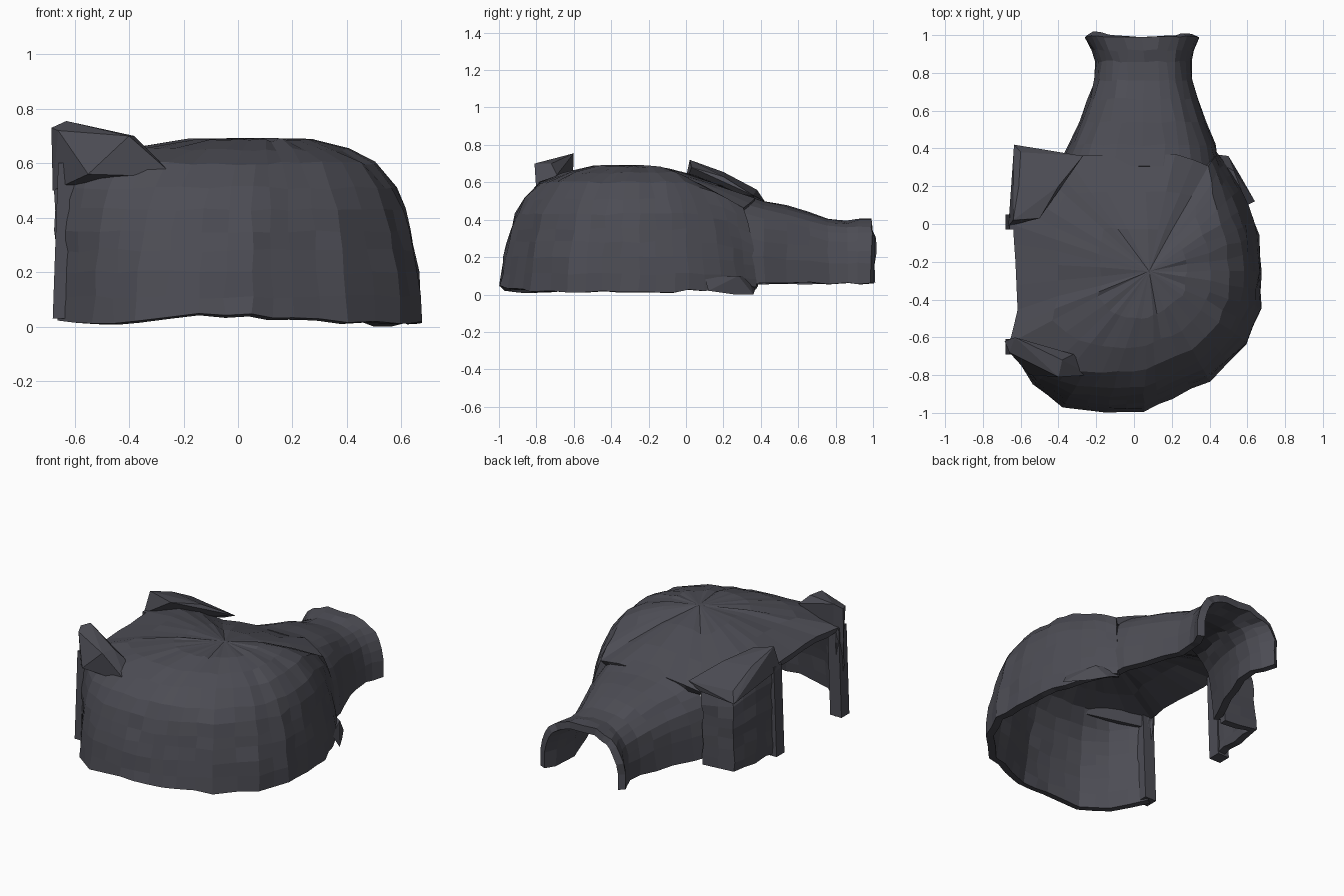
import bpy, bmesh, random, math
from mathutils import Vector

if "Cube" in bpy.data.objects:
    bpy.data.objects.remove(bpy.data.objects["Cube"])

random.seed(4)
stone = bpy.data.materials.new("dark stone grey")
stone.diffuse_color = (0.073, 0.073, 0.089, 1)
stone.use_nodes = True
stone.node_tree.nodes["Principled BSDF"].inputs["Base Color"].default_value = stone.diffuse_color


def lerp(a, b, t):
    return a + (b - a) * t


def jit(x, y, z, a=0.007):
    return Vector((x + random.uniform(-a, a), y + random.uniform(-a, a), z + random.uniform(-a, a)))


def finish(bm, name, thickness=0):
    bmesh.ops.recalc_face_normals(bm, faces=bm.faces)
    if thickness:
        # open shells: make the normals point outward (roof faces up)
        if sum(f.normal.z * f.calc_area() for f in bm.faces) < 0:
            bmesh.ops.reverse_faces(bm, faces=bm.faces)
    me = bpy.data.meshes.new(name)
    bm.to_mesh(me)
    bm.free()
    me.materials.append(stone)
    ob = bpy.data.objects.new(name, me)
    bpy.context.collection.objects.link(ob)
    if thickness:
        m = ob.modifiers.new("wall thickness", 'SOLIDIFY')
        m.thickness = thickness
        m.offset = -1
    return ob


def hull(name, pts):
    bm = bmesh.new()
    for p in pts:
        bm.verts.new(p)
    bmesh.ops.convex_hull(bm, input=bm.verts)
    loose = [v for v in bm.verts if not v.link_faces]
    bmesh.ops.delete(bm, geom=loose, context='VERTS')
    return finish(bm, name)


# Main chamber: rings around a roof pole, following a floor outline.
# outline: x, y, squareness of profile, rim height scale, opening follows
POLE = (0.08, -0.25)
OUTLINE = [
    (0.68, -0.25, 0, 1, 0), (0.67, -0.45, 0, 1, 0), (0.60, -0.63, 0, 1, 0),
    (0.40, -0.83, 0, 1, 0), (0.20, -0.92, 0, 1, 0), (0.05, -0.99, 0, 1, 0),
    (-0.15, -1.00, 0, 1, 0), (-0.38, -0.97, 0.1, 1, 0), (-0.53, -0.85, 0.5, 1, 0),
    (-0.67, -0.64, 1, 1, 1), (-0.63, -0.45, 1, 1, 1), (-0.63, -0.2, 1, 1, 1),
    (-0.65, 0.0, 1, 1, 0), (-0.64, 0.2, 0.9, 0.97, 0), (-0.61, 0.38, 0.8, 0.87, 0),
    (-0.38, 0.38, 0.9, 0.8, 1), (-0.12, 0.37, 1, 0.85, 1), (0.22, 0.37, 1, 0.85, 1),
    (0.44, 0.38, 0.6, 0.75, 0), (0.52, 0.27, 0.2, 0.9, 0), (0.61, 0.1, 0, 1, 0),
    (0.66, -0.06, 0, 1, 0)]
# rings: height, round radius, square radius
RINGS = [(0.03, 1, 1), (0.11, 0.99, 1), (0.2, 0.97, 1), (0.28, 0.945, 1),
         (0.35, 0.92, 1), (0.43, 0.885, 1), (0.51, 0.83, 1), (0.60, 0.71, 0.99),
         (0.65, 0.54, 0.68), (0.685, 0.33, 0.36)]
ROOF_RING = 7
cols = []
for i, a in enumerate(OUTLINE):
    b = OUTLINE[(i + 1) % len(OUTLINE)]
    for k in range(2):
        cols.append([lerp(a[j], b[j], k / 2) for j in range(4)] + [a[4]])

bm = bmesh.new()
grid = []
for z, fr, fs in RINGS:
    row = []
    for x, y, s, h, _ in cols:
        f = lerp(fr, fs, s)
        zz = z * lerp(1, h, f)
        if z == 0.03:
            zz = z + 0.015 * math.sin(6 * x - 2 * y)
        row.append(bm.verts.new(jit(lerp(POLE[0], x, f), lerp(POLE[1], y, f), zz)))
    grid.append(row)
top = bm.verts.new((POLE[0], POLE[1], 0.693))
n = len(cols)
for c in range(n):
    d = (c + 1) % n
    for r in range(len(RINGS) - 1):
        if cols[c][4] and r < ROOF_RING:
            continue  # doorway and tunnel mouth
        bm.faces.new((grid[r][c], grid[r][d], grid[r + 1][d], grid[r + 1][c]))
    bm.faces.new((grid[-1][c], grid[-1][d], top))
bmesh.ops.delete(bm, geom=[v for v in bm.verts if not v.link_faces], context='VERTS')
finish(bm, "domed_chamber", 0.045)

# Entrance tunnel: arch sections along y (y, left, right, height)
SECTIONS = [(0.31, -0.40, 0.45, 0.535), (0.42, -0.35, 0.43, 0.505),
            (0.54, -0.29, 0.38, 0.475), (0.66, -0.245, 0.335, 0.44),
            (0.76, -0.21, 0.31, 0.405), (0.86, -0.20, 0.30, 0.395),
            (0.92, -0.22, 0.31, 0.40), (0.99, -0.265, 0.35, 0.405)]
bm = bmesh.new()
rows = []
STEPS = 16
for y, xl, xr, h in SECTIONS:
    row = []
    for i in range(STEPS + 1):
        t = math.pi * i / STEPS
        c, s = math.cos(t), math.sin(t)
        x = (xl + xr) / 2 + (xr - xl) / 2 * math.copysign(abs(c) ** 0.7, c)
        row.append(bm.verts.new(jit(x, y, 0.06 + (h - 0.06) * max(s, 0) ** 0.7)))
    rows.append(row)
for a, b in zip(rows, rows[1:]):
    for i in range(STEPS):
        bm.faces.new((a[i], a[i + 1], b[i + 1], b[i]))
finish(bm, "entrance_tunnel", 0.045)

# Raised stone lips on both sides of the side doorway
hull("front_door_lip", [
    (-0.685, -0.62, 0.73), (-0.63, -0.60, 0.755), (-0.66, -0.68, 0.72),
    (-0.38, -0.72, 0.70), (-0.40, -0.81, 0.70), (-0.23, -0.80, 0.55),
    (-0.32, -0.69, 0.64), (-0.68, -0.63, 0.5), (-0.62, -0.61, 0.5),
    (-0.55, -0.80, 0.56)])
hull("rear_door_lip", [
    (-0.665, -0.01, 0.58), (-0.64, 0.02, 0.72), (-0.50, 0.03, 0.68),
    (-0.61, 0.2, 0.655), (-0.40, 0.20, 0.63), (-0.27, 0.36, 0.53),
    (-0.635, 0.42, 0.50), (-0.60, 0.38, 0.56), (-0.36, 0.37, 0.49)])

# Door jambs: thick uneven wall ends reaching the ground
for name, y, w in (("front_door_jamb", -0.65, 0.04), ("rear_door_jamb", 0.01, 0.04)):
    hull(name, [(x + 0.01 * k, y + e, z) for k, z in enumerate((0.03, 0.3, 0.6))
                for x in (-0.68, -0.60) for e in (-w, w)])

# Loose base stones that touch the ground
hull("right_base_stone", [
    (0.42, 0.37, 0.03), (0.50, 0.36, 0.0), (0.64, 0.12, 0.02), (0.56, 0.26, 0.0),
    (0.44, 0.33, 0.10), (0.60, 0.10, 0.09), (0.53, 0.28, 0.10)])
